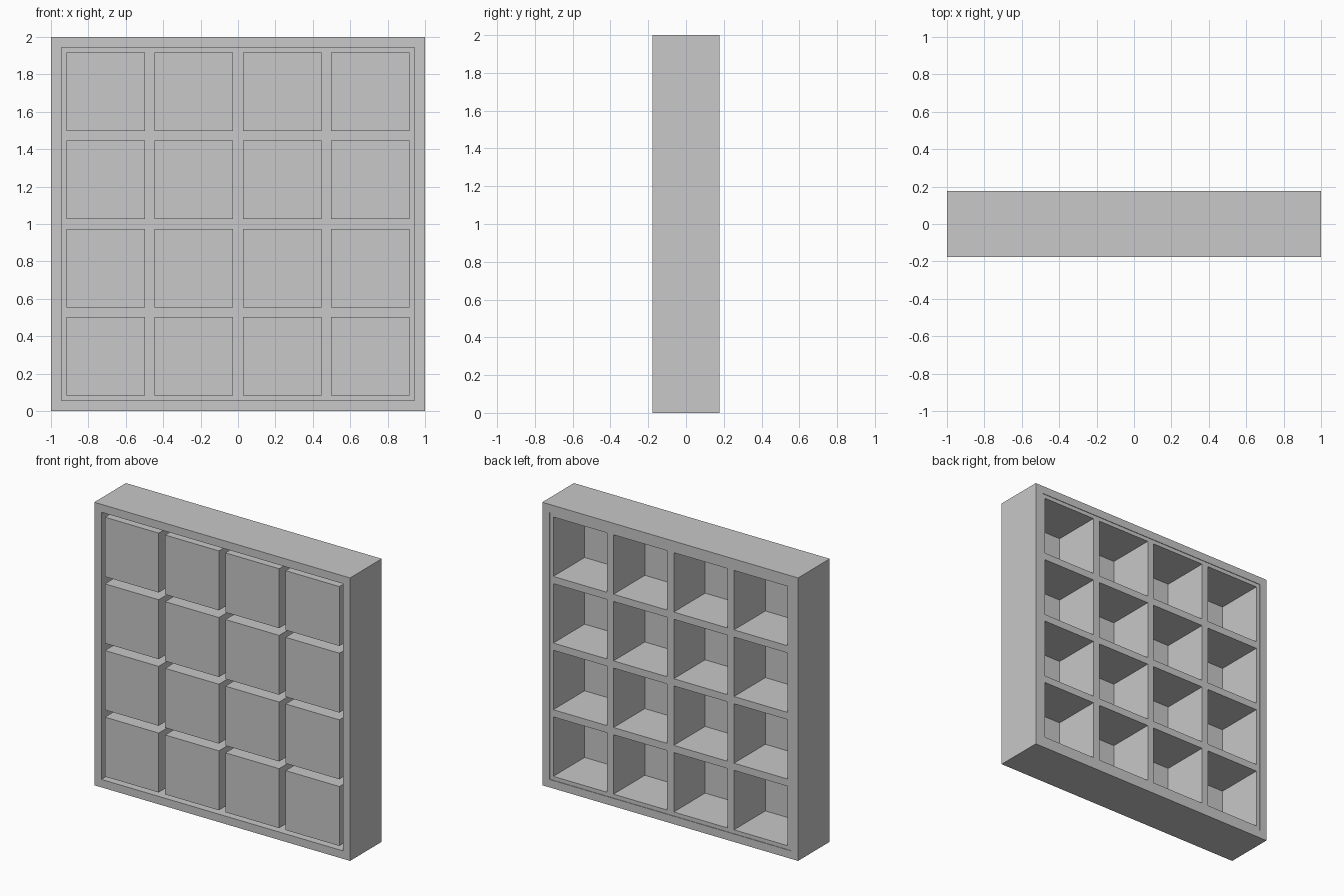
import bpy, bmesh

cube = bpy.data.objects.get("Cube")
if cube:
    bpy.data.objects.remove(cube, do_unlink=True)

HALF_DEPTH = 0.177
RIM = 0.056          # width of the frame border
CELLS = 4
PITCH = 0.471        # spacing of the compartments
SIZE = 0.42          # width of one compartment
RECESS = 0.004       # back sheet sits just inside the frame

grey = bpy.data.materials.new("plain_grey")
grey.use_nodes = True
colour = (0.58, 0.58, 0.58, 1)
grey.diffuse_color = colour
grey.node_tree.nodes["Principled BSDF"].inputs["Base Color"].default_value = colour


def add_object(name, bm):
    mesh = bpy.data.meshes.new(name)
    bm.to_mesh(mesh)
    bm.free()
    mesh.materials.append(grey)
    obj = bpy.data.objects.new(name, mesh)
    bpy.context.collection.objects.link(obj)
    return obj


def add_sheet(bm, xs, zs, y):
    """Upright grid of quads facing the back; returns faces by column and row."""
    verts = [[bm.verts.new((x, y, z)) for z in zs] for x in xs]
    faces = {(i, j): bm.faces.new((verts[i][j], verts[i][j + 1],
                                   verts[i + 1][j + 1], verts[i + 1][j]))
             for i in range(len(xs) - 1) for j in range(len(zs) - 1)}
    bm.normal_update()
    return faces


def cell_lines(centre):
    """Edges of all compartments along one axis, with the sheet's outer limits."""
    lines = [centre - 1 + RIM]
    for k in range(CELLS):
        middle = centre + (k - (CELLS - 1) / 2) * PITCH
        lines += [middle - SIZE / 2, middle + SIZE / 2]
    return lines + [centre + 1 - RIM]


# Square outer frame, thickened to full depth
bm = bmesh.new()
faces = add_sheet(bm, (-1, RIM - 1, 1 - RIM, 1), (0, RIM, 2 - RIM, 2), 0)
bmesh.ops.delete(bm, geom=[faces[1, 1]], context='FACES')
frame = add_object("outer_frame", bm)
solid = frame.modifiers.new("depth", 'SOLIDIFY')
solid.thickness = 2 * HALF_DEPTH
solid.offset = 0

# Back sheet with thin-walled compartments pushed through to the front
bm = bmesh.new()
faces = add_sheet(bm, cell_lines(0), cell_lines(1), HALF_DEPTH - RECESS)
cells = [f for (i, j), f in faces.items() if i % 2 and j % 2]
for face in bmesh.ops.extrude_discrete_faces(bm, faces=cells)["faces"]:
    for v in face.verts:
        v.co.y = -HALF_DEPTH
bm.normal_update()
add_object("compartment_grid", bm)
